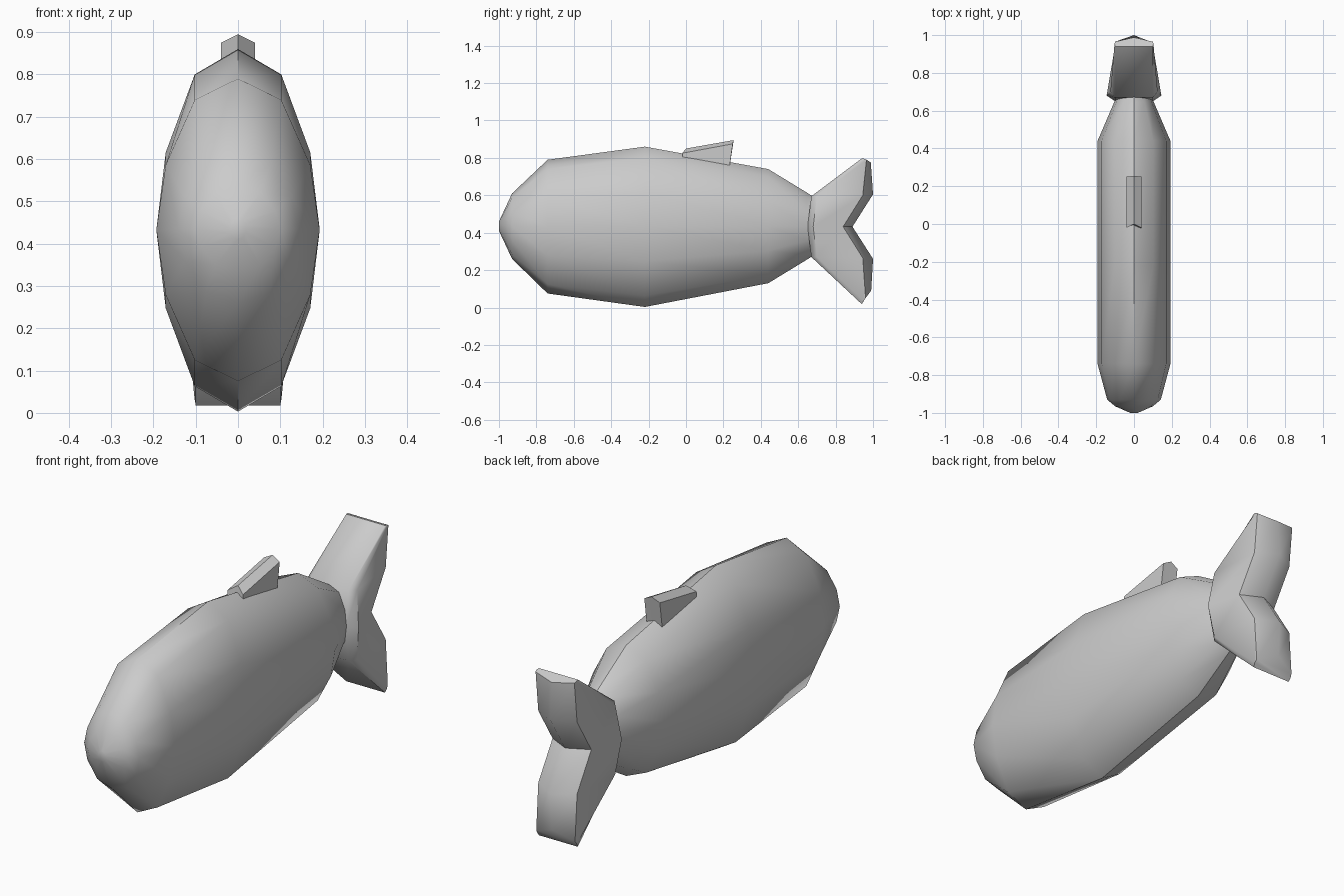
import bpy, bmesh, math

if "Cube" in bpy.data.objects:
    bpy.data.objects.remove(bpy.data.objects["Cube"])


def loft(name, rings, angle):
    """Skin a list of equal-length closed rings and cap both ends."""
    bm = bmesh.new()
    vs = [[bm.verts.new(p) for p in r] for r in rings]
    n = len(rings[0])
    for a, b in zip(vs, vs[1:]):
        for i in range(n):
            j = (i + 1) % n
            bm.faces.new((a[i], a[j], b[j], b[i]))
    bm.faces.new(vs[0])
    bm.faces.new(vs[-1])
    bmesh.ops.recalc_face_normals(bm, faces=bm.faces)
    me = bpy.data.meshes.new(name)
    bm.to_mesh(me)
    bm.free()
    ob = bpy.data.objects.new(name, me)
    bpy.context.collection.objects.link(ob)
    bpy.ops.object.select_all(action='DESELECT')
    ob.select_set(True)
    bpy.context.view_layer.objects.active = ob
    bpy.ops.object.shade_smooth_by_angle(angle=math.radians(angle))
    return ob


# Body: twelve-sided section (x, z as fractions of half width and half height)
quarter = [(0, 1), (0.53, 0.86), (0.885, 0.43), (1, 0)]
half = quarter + [(x, -z) for x, z in quarter[-2::-1]]
section = half + [(-x, z) for x, z in half[-2:0:-1]]

# y, half width, top z, bottom z
stations = [
    (-1.00, 0.02, 0.46, 0.41),
    (-0.965, 0.10, 0.535, 0.335),
    (-0.93, 0.142, 0.61, 0.26),
    (-0.74, 0.193, 0.79, 0.075),
    (-0.22, 0.193, 0.86, 0.003),
    (0.44, 0.193, 0.74, 0.13),
    (0.645, 0.105, 0.615, 0.255),
    (0.70, 0.09, 0.58, 0.29),
]
body = []
for y, w, top, bot in stations:
    c, h = (top + bot) / 2, (top - bot) / 2
    body.append([(x * w, y, c + z * h) for x, z in section])
loft("body", body, 40)

# Tail: levels from lower tip to fork, mirrored for the upper lobe
# lead (y, z), side (half width, y, z), rear (y, z), trailing ridge (y, z)
lower = [
    ((0.94, 0.018), (0.103, 0.95, 0.035), (0.96, 0.05), (0.99, 0.09)),
    ((0.67, 0.27), (0.125, 0.70, 0.27), (0.945, 0.265), (1.0, 0.26)),
    ((0.65, 0.432), (0.145, 0.68, 0.432), (0.84, 0.432), (0.89, 0.432)),
]


def flip(level):
    return tuple(p[:-1] + (0.865 - p[-1],) for p in level)


upper = [flip(l) for l in lower[1::-1]]
upper[-1] = ((0.94, 0.797), (0.103, 0.955, 0.795), (0.965, 0.79), (0.988, 0.775))
tail = []
for lead, side, rear, ridge in lower + upper:
    right = [(0.10, *lead), side, (0.10, *rear)]
    tail.append(right + [(0, *ridge)] + [(-x, y, z) for x, y, z in right[::-1]])
loft("tail_fin", tail, 50)

# Dorsal fin: peaked wedge, outlines at x = -0.04, 0, 0.04
edge = [(-0.02, 0.74), (-0.02, 0.825), (0.25, 0.875), (0.225, 0.70)]
mid = [(-0.02, 0.76), (0.0, 0.85), (0.255, 0.895), (0.225, 0.72)]
loft("dorsal_fin", [[(x, *p) for p in prof]
                    for x, prof in ((-0.04, edge), (0, mid), (0.04, edge))], 50)
